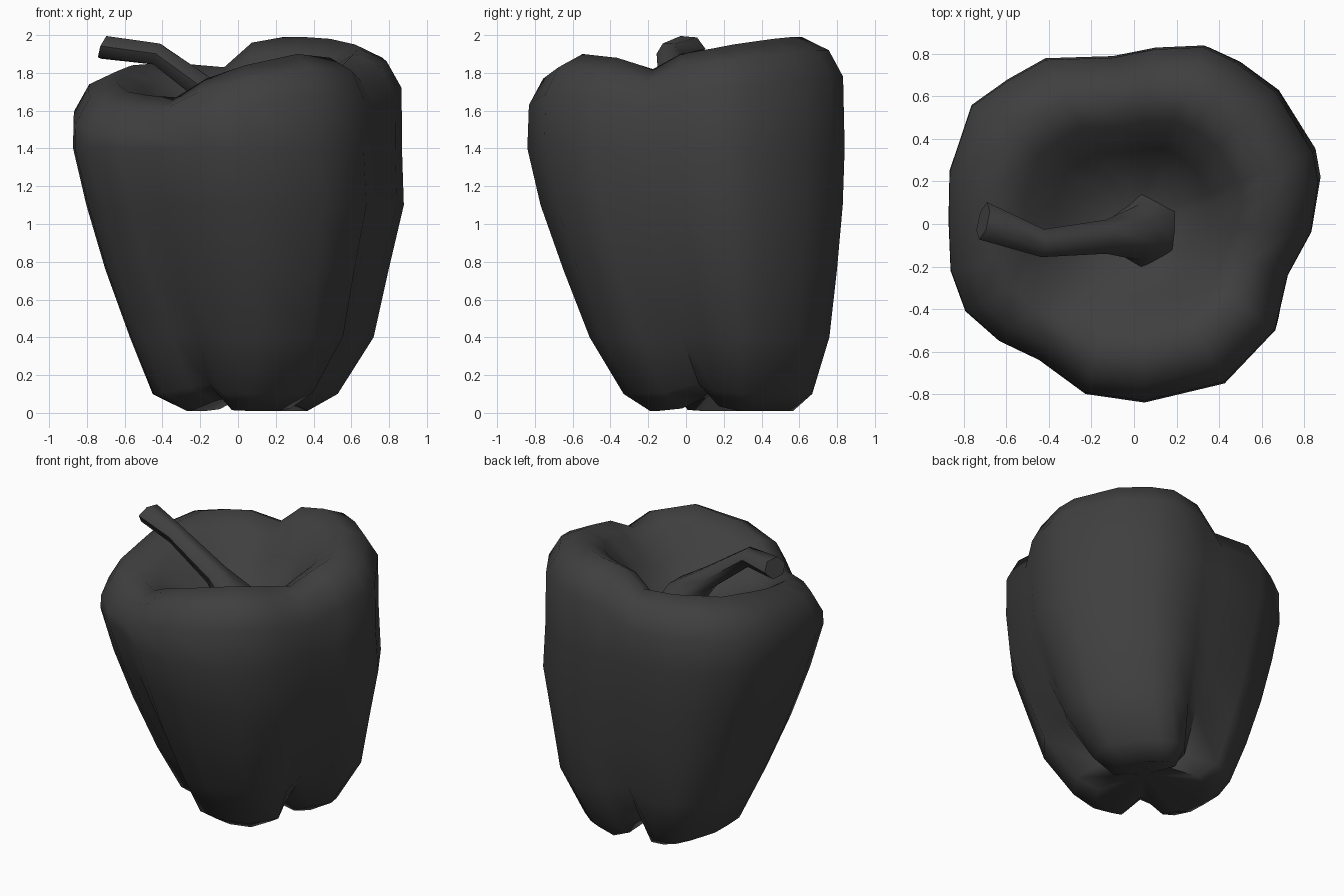
import bpy, bmesh, math
from mathutils import Vector

if "Cube" in bpy.data.objects:
    bpy.data.objects.remove(bpy.data.objects["Cube"])

mat = bpy.data.materials.new("dark_skin")
mat.diffuse_color = (0.05, 0.05, 0.05, 1)
mat.use_nodes = True
mat.node_tree.nodes["Principled BSDF"].inputs["Base Color"].default_value = mat.diffuse_color

# plan outline seen from above, with the height of the rim at each point
OUTLINE = [(0.33, 0.84, 1.99), (0.48, 0.77, 1.99), (0.67, 0.63, 1.98), (0.85, 0.34, 1.95),
           (0.875, 0.2, 1.93), (0.84, -0.04, 1.90), (0.73, -0.24, 1.82), (0.67, -0.5, 1.88),
           (0.43, -0.75, 1.90), (0.05, -0.84, 1.84), (-0.23, -0.8, 1.77), (-0.45, -0.64, 1.67),
           (-0.64, -0.55, 1.68), (-0.8, -0.41, 1.70), (-0.87, -0.22, 1.74), (-0.88, 0.02, 1.77),
           (-0.875, 0.25, 1.81), (-0.77, 0.56, 1.84), (-0.6, 0.68, 1.85), (-0.42, 0.78, 1.85),
           (-0.1, 0.79, 1.83), (0.1, 0.83, 1.96)]
# body levels: z, x min, x max, y min, y max, groove depth
LEVELS = [(0.01, -0.27, 0.37, -0.19, 0.57, 0.40), (0.10, -0.45, 0.53, -0.33, 0.67, 0.28),
          (0.40, -0.57, 0.72, -0.51, 0.76, 0.14), (0.76, -0.70, 0.80, -0.65, 0.80, 0.06),
          (1.10, -0.80, 0.88, -0.77, 0.83, 0.02), (1.40, -0.87, 0.87, -0.84, 0.84, 0.0)]
# shoulder, crest and inner bowl: scale, drop below the rim
TOP = [(0.99, 0.21), (0.90, 0.07), (0.73, 0.0), (0.58, 0.08)]


def groove(x, y):
    """1 in the valleys between the three lobes, 0 on the lobes."""
    a = math.degrees(math.atan2(y, x))
    return max(math.exp(-(((a - g + 180) % 360 - 180) / 14) ** 2) for g in (-18, -130, 98))


def loft(name, rings, start=None, end=None):
    """Skin a list of rings; close the ends with a fan to a given point."""
    bm = bmesh.new()
    loops = [[bm.verts.new(p) for p in r] for r in rings]
    n = len(loops[0])
    for a, b in zip(loops, loops[1:]):
        for i in range(n):
            j = (i + 1) % n
            bm.faces.new((a[i], a[j], b[j], b[i]))
    for loop, tip in ((loops[0], start), (loops[-1], end)):
        if tip is not None:
            v = bm.verts.new(tip)
            for i in range(n):
                bm.faces.new((loop[i], loop[(i + 1) % n], v))
    bmesh.ops.recalc_face_normals(bm, faces=bm.faces)
    me = bpy.data.meshes.new(name)
    bm.to_mesh(me)
    bm.free()
    ob = bpy.data.objects.new(name, me)
    bpy.context.collection.objects.link(ob)
    me.materials.append(mat)
    bpy.ops.object.select_all(action='DESELECT')
    ob.select_set(True)
    bpy.context.view_layer.objects.active = ob
    bpy.ops.object.shade_smooth_by_angle(angle=math.radians(60))
    return ob


# pepper body: lobed walls, rounded shoulder, sunken bowl
rings = []
for z, x0, x1, y0, y1, depth in LEVELS:
    ring = []
    for x, y, h in OUTLINE:
        g = groove(x, y)
        s = 1 - depth * g
        ring.append(((x0 + x1) / 2 + x / 0.877 * (x1 - x0) / 2 * s,
                     (y0 + y1) / 2 + y / 0.84 * (y1 - y0) / 2 * s,
                     z + 0.2 * depth * g))
    rings.append(ring)
for s, drop in TOP:
    rings.append([(x * s, y * s, h - drop) for x, y, h in OUTLINE])
rings.append([(x * 0.42, y * 0.42, 0.5 * h + 0.72) for x, y, h in OUTLINE])
rings.append([(x * 0.25, y * 0.25, 1.49) for x, y, h in OUTLINE])
loft("pepper_body", rings, start=(0.05, 0.16, 0.14), end=(0, 0, 1.46))

# bent stem with a flared foot
path = [((0.04, -0.03, 1.45), 0.19), ((0.02, -0.04, 1.55), 0.13), ((-0.13, -0.06, 1.68), 0.08),
        ((-0.43, -0.09, 1.90), 0.066), ((-0.71, 0.015, 1.935), 0.09)]
pts = [Vector(p) for p, r in path]
tangents = [Vector((-0.1, 0, 1)), Vector((-0.6, 0, 1)), Vector((-1, 0, 0.8)),
            Vector((-1, 0.1, 0.3)), Vector((-1, 0.25, 0.4))]
stem = []
for (p, r), c, t in zip(path, pts, tangents):
    side = t.cross(Vector((0, 1, 0))).normalized()
    wide = side.cross(t).normalized()
    flat = 0.78 if r == 0.09 else 1.0
    stem.append([c + r * (wide * math.cos(k * math.tau / 6) + flat * side * math.sin(k * math.tau / 6))
                 for k in range(6)])
loft("stem", stem, end=pts[-1])
